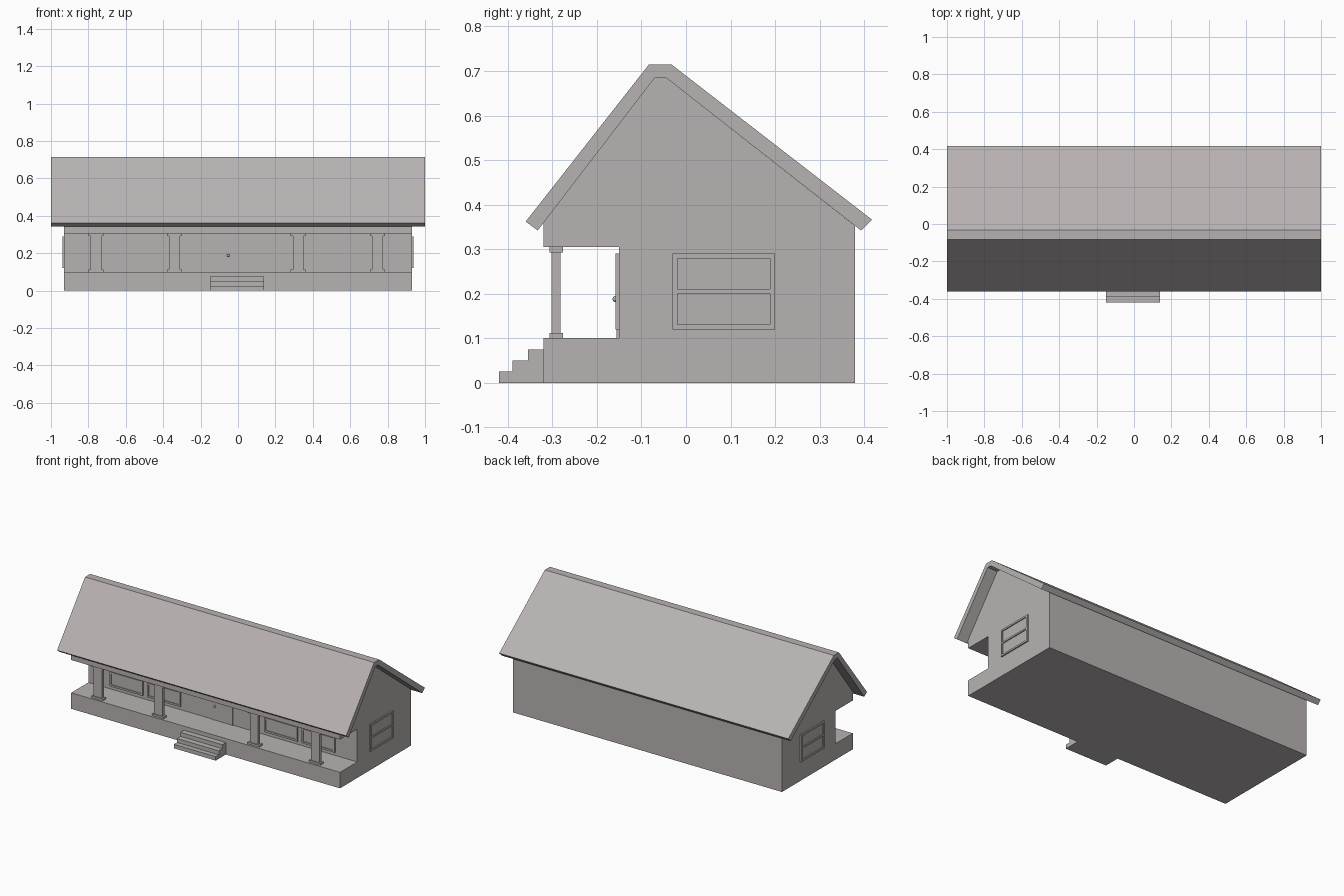
import bpy, bmesh
from mathutils import Matrix

cube = bpy.data.objects.get("Cube")
if cube:
    bpy.data.objects.remove(cube, do_unlink=True)

stone = bpy.data.materials.new("warm_grey")
colour = (0.48, 0.45, 0.445, 1)
stone.diffuse_color = colour
stone.use_nodes = True
stone.node_tree.nodes["Principled BSDF"].inputs["Base Color"].default_value = colour


def finish(name, bm):
    bmesh.ops.recalc_face_normals(bm, faces=bm.faces)
    mesh = bpy.data.meshes.new(name)
    bm.to_mesh(mesh)
    bm.free()
    mesh.materials.append(stone)
    obj = bpy.data.objects.new(name, mesh)
    bpy.context.collection.objects.link(obj)
    return obj


def extrude_profile(name, profile, x0, x1):
    """Sweep a side (y, z) profile along x."""
    bm = bmesh.new()
    face = bm.faces.new([bm.verts.new((x0, y, z)) for y, z in profile])
    grown = bmesh.ops.extrude_face_region(bm, geom=[face])["geom"]
    verts = [g for g in grown if isinstance(g, bmesh.types.BMVert)]
    bmesh.ops.translate(bm, verts=verts, vec=(x1 - x0, 0, 0))
    return finish(name, bm)


def add_box(bm, x0, x1, y0, y1, z0, z1):
    size = Matrix.Diagonal((x1 - x0, y1 - y0, z1 - z0, 1))
    centre = Matrix.Translation(((x0 + x1) / 2, (y0 + y1) / 2, (z0 + z1) / 2))
    bmesh.ops.create_cube(bm, size=1, matrix=centre @ size)


def window(name, place):
    """Two-pane sash frame, built facing -y with its centre at the origin."""
    w, h, rim, deep = 0.115, 0.085, 0.011, 0.008
    bm = bmesh.new()
    for s in (-1, 1):
        a, b = sorted((s * w, s * (w - rim)))
        add_box(bm, a, b, -deep, 0, -h, h)
        a, b = sorted((s * h, s * (h - rim)))
        add_box(bm, rim - w, w - rim, -deep, 0, a, b)
    add_box(bm, rim - w, w - rim, -deep, 0, -0.005, 0.005)
    add_box(bm, rim - w, w - rim, -0.002, 0, rim - h, h - rim)
    bmesh.ops.transform(bm, matrix=place, verts=bm.verts)
    finish(name, bm)


# House body with the open porch cut through the front
extrude_profile("house_body", [
    (-0.32, 0), (0.38, 0), (0.38, 0.352), (-0.045, 0.685), (-0.07, 0.685),
    (-0.32, 0.359), (-0.32, 0.305), (-0.15, 0.305), (-0.15, 0.1), (-0.32, 0.1),
], -0.93, 0.93)

# Thick roof with a flat ridge
extrude_profile("roof", [
    (-0.36, 0.362), (-0.083, 0.715), (-0.033, 0.715), (0.418, 0.366),
    (0.393, 0.342), (-0.045, 0.685), (-0.07, 0.685), (-0.333, 0.342),
], -1, 1)

# Entrance steps
extrude_profile("front_steps", [
    (-0.42, 0), (-0.42, 0.025), (-0.39, 0.025), (-0.39, 0.05),
    (-0.355, 0.05), (-0.355, 0.075), (-0.32, 0.075), (-0.32, 0),
], -0.15, 0.14)

# Porch columns with base and cap
for i, x in enumerate((-0.76, -0.34, 0.322, 0.745)):
    bm = bmesh.new()
    add_box(bm, x - 0.029, x + 0.029, -0.302, -0.282, 0.11, 0.295)
    for z in (0.1, 0.293):
        add_box(bm, x - 0.04, x + 0.04, -0.307, -0.276, z, z + 0.012)
    finish(f"porch_column_{i + 1}", bm)

# Windows on the porch wall and both gable ends
for i, x in enumerate((-0.665, -0.405, 0.405, 0.665)):
    window(f"porch_window_{i + 1}", Matrix.Translation((x, -0.15, 0.205)))
for name, s in (("left", 1), ("right", -1)):
    turn = Matrix.Rotation(s * 1.5707963, 4, "Z")
    window(f"{name}_gable_window", Matrix.Translation((s * 0.93, 0.085, 0.205)) @ turn)

# Front door: frame, recessed leaf and knob
bm = bmesh.new()
for s in (-1, 1):
    a, b = sorted((s * 0.07, s * 0.062))
    add_box(bm, a, b, -0.156, -0.15, 0.1, 0.29)
add_box(bm, -0.062, 0.062, -0.156, -0.15, 0.282, 0.29)
add_box(bm, -0.062, 0.062, -0.153, -0.15, 0.1, 0.282)
finish("front_door", bm)

bm = bmesh.new()
bmesh.ops.create_uvsphere(bm, u_segments=16, v_segments=10, radius=0.007,
                          matrix=Matrix.Translation((-0.052, -0.158, 0.188)))
knob = finish("door_knob", bm)
for face in knob.data.polygons:
    face.use_smooth = True
